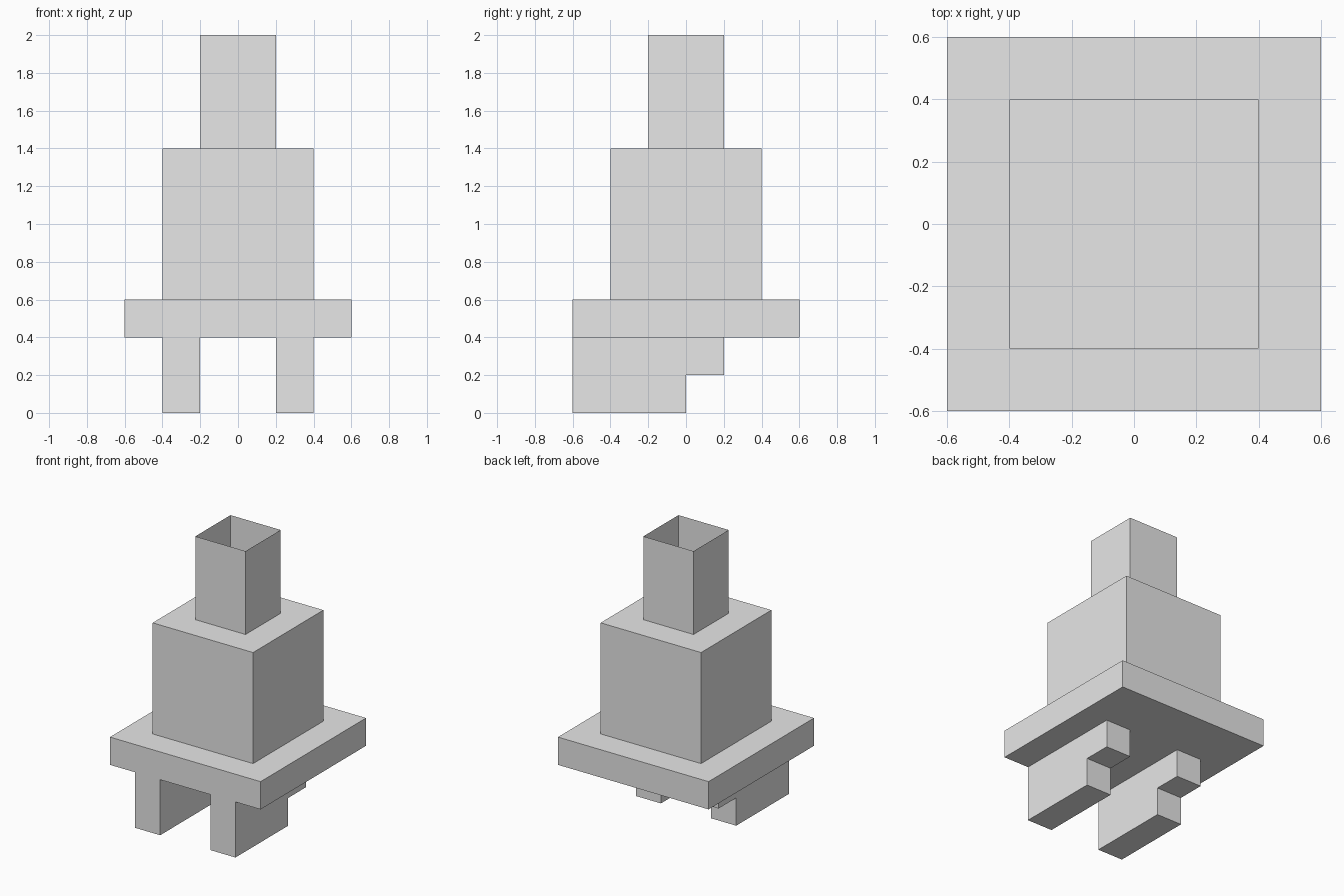
import bpy
import bmesh
from mathutils import Vector

if "Cube" in bpy.data.objects:
    bpy.data.objects.remove(bpy.data.objects["Cube"])

grey = bpy.data.materials.new("plain grey")
grey.diffuse_color = (0.8, 0.8, 0.8, 1.0)
grey.use_nodes = True
grey.node_tree.nodes["Principled BSDF"].inputs["Base Color"].default_value = grey.diffuse_color


def prism(name, profile, direction, caps=True):
    """Extrude a closed profile along a direction, with or without end caps."""
    bm = bmesh.new()
    near = [bm.verts.new(p) for p in profile]
    far = [bm.verts.new(Vector(p) + Vector(direction)) for p in profile]
    n = len(profile)
    for i in range(n):
        j = (i + 1) % n
        bm.faces.new((near[i], near[j], far[j], far[i]))
    if caps:
        bm.faces.new(near[::-1])
        bm.faces.new(far)
    bmesh.ops.recalc_face_normals(bm, faces=bm.faces)
    mesh = bpy.data.meshes.new(name)
    bm.to_mesh(mesh)
    bm.free()
    mesh.materials.append(grey)
    obj = bpy.data.objects.new(name, mesh)
    bpy.context.collection.objects.link(obj)
    return obj


def square(half, z):
    return [(-half, -half, z), (half, -half, z), (half, half, z), (-half, half, z)]


# Stacked square parts; the chimney is a thin open sleeve
prism("base_plate", square(0.6, 0.4), (0, 0, 0.2))
prism("body", square(0.4, 0.6), (0, 0, 0.8))
prism("chimney", square(0.2, 1.4), (0, 0, 0.6), caps=False)

# Two legs, each with a raised step at the back
LEG = [(-0.6, 0), (0, 0), (0, 0.2), (0.2, 0.2), (0.2, 0.4), (-0.6, 0.4)]
for name, x in (("left_leg", -0.4), ("right_leg", 0.2)):
    prism(name, [(x, y, z) for y, z in LEG], (0.2, 0, 0))
